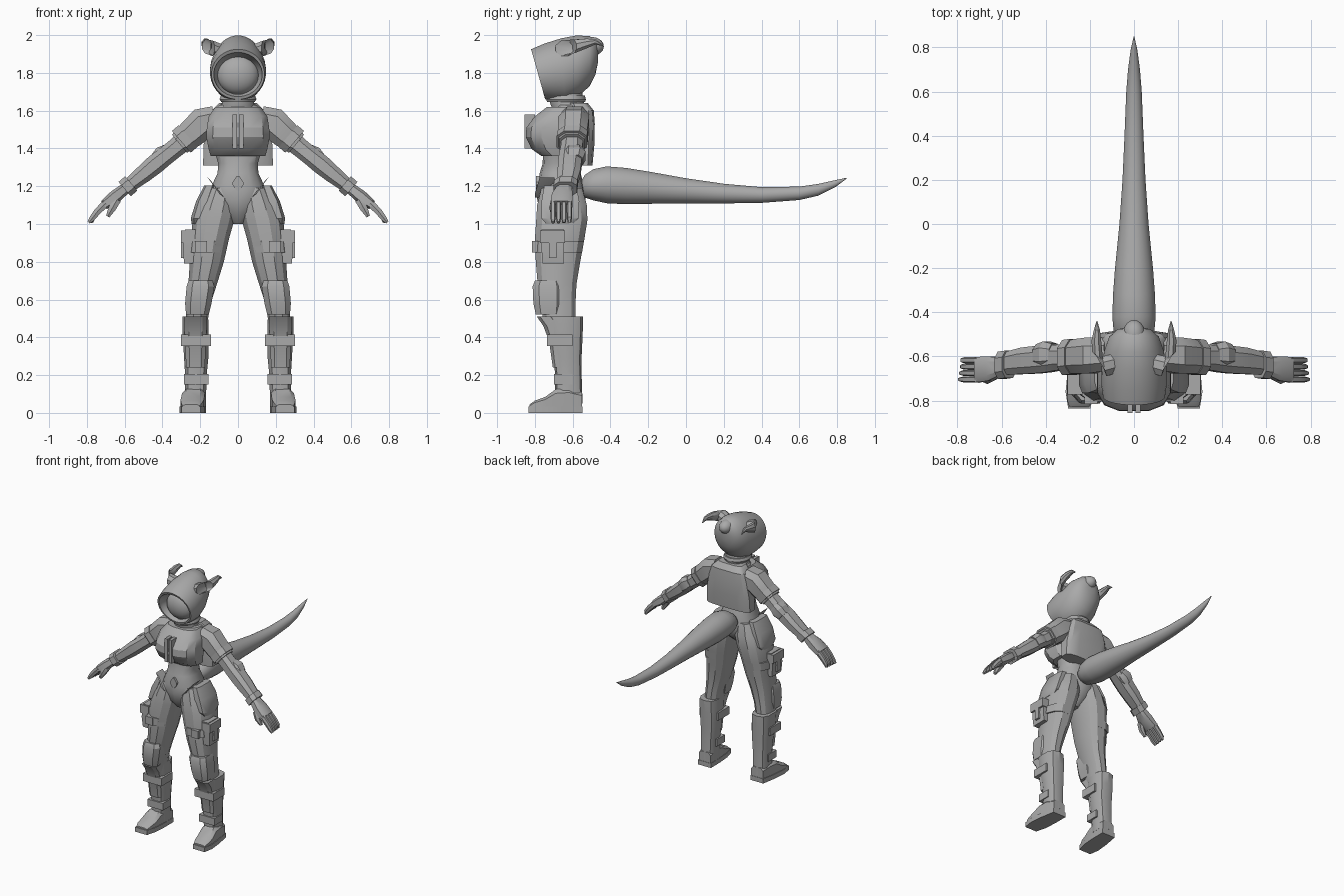
import bpy, bmesh, math
from mathutils import Vector as V

grey = bpy.data.materials.new("plain grey")
grey.diffuse_color = (0.4, 0.4, 0.4, 1)


def finish(name, bm, mirror, angle):
    bmesh.ops.recalc_face_normals(bm, faces=bm.faces)
    me = bpy.data.meshes.new(name)
    bm.to_mesh(me)
    bm.free()
    me.materials.append(grey)
    ob = bpy.data.objects.new(name, me)
    bpy.context.collection.objects.link(ob)
    bpy.ops.object.select_all(action='DESELECT')
    ob.select_set(True)
    bpy.context.view_layer.objects.active = ob
    bpy.ops.object.shade_smooth_by_angle(angle=math.radians(angle))
    if mirror:
        ob.modifiers.new("mirror", 'MIRROR')
    return ob


def loft(name, rings, n=10, p=0.75, mirror=False, angle=30):
    """Skin closed rings (centre, u, v); p below 1 makes the outline boxier."""
    bm = bmesh.new()
    k = math.cos(math.pi / n) ** p
    f = lambda a: math.copysign(abs(a) ** p, a) / k
    rows = []
    for c, u, v in rings:
        angs = [2 * math.pi * (i + 0.5) / n for i in range(n)]
        rows.append([bm.verts.new(V(c) + V(u) * f(math.cos(a)) + V(v) * f(math.sin(a))) for a in angs])
    for a, b in zip(rows, rows[1:]):
        for i in range(n):
            bm.faces.new((a[i], a[(i + 1) % n], b[(i + 1) % n], b[i]))
    bm.faces.new(rows[0])
    bm.faces.new(rows[-1])
    return finish(name, bm, mirror, angle)


def level(x0, x1, y0, y1, z):          # horizontal ring
    return ((x0 + x1) / 2, (y0 + y1) / 2, z), ((x1 - x0) / 2, 0, 0), (0, (y1 - y0) / 2, 0)


def wide(hx, y0, y1, z):               # horizontal ring centred on x = 0
    return level(-hx, hx, y0, y1, z)


def slant(hx, ty, tz, by, bz, cx=0):   # ring given by its top and bottom points
    return (cx, (ty + by) / 2, (tz + bz) / 2), (hx, 0, 0), (0, (ty - by) / 2, (tz - bz) / 2)


def limb(name, pts, **kw):             # path points (x, y, z, radius in xz, radius in y)
    rings = []
    for i, (x, y, z, ru, rv) in enumerate(pts):
        a, b = pts[max(i - 1, 0)], pts[min(i + 1, len(pts) - 1)]
        d = V((b[0] - a[0], 0, b[2] - a[2])).normalized()
        rings.append(((x, y, z), V((-d.z, 0, d.x)) * ru, (0, rv, 0)))
    return loft(name, rings, mirror=True, **kw)


def box(name, x0, x1, y0, y1, z0, z1, mirror=True):
    return loft(name, [level(x0, x1, y0, y1, z0), level(x0, x1, y0, y1, z1)], 4, 0, mirror)


def ellipsoid(name, c, r):
    bm = bmesh.new()
    bmesh.ops.create_uvsphere(bm, u_segments=24, v_segments=16, radius=1)
    for v in bm.verts:
        v.co = V([c[i] + v.co[i] * r[i] for i in range(3)])
    return finish(name, bm, False, 60)


# Hood with recessed face opening, visor and neck
loft("hood", [slant(*r) for r in (
    (0.10, -0.72, 1.88, -0.69, 1.70), (0.125, -0.775, 1.90, -0.72, 1.685),
    (0.128, -0.812, 1.908, -0.75, 1.675), (0.14, -0.82, 1.925, -0.745, 1.66),
    (0.148, -0.75, 1.955, -0.70, 1.652), (0.147, -0.66, 1.983, -0.64, 1.645),
    (0.135, -0.58, 1.998, -0.57, 1.675), (0.112, -0.51, 1.995, -0.51, 1.73),
    (0.075, -0.475, 1.97, -0.48, 1.79), (0.03, -0.465, 1.93, -0.467, 1.85))], 32, 1, angle=40)
ellipsoid("hood_back_bump", (0, -0.5, 1.94), (0.05, 0.065, 0.05))
ellipsoid("visor", (0, -0.70, 1.79), (0.112, 0.07, 0.105))
loft("neck", [wide(0.10, -0.70, -0.53, 1.59), wide(0.085, -0.72, -0.54, 1.64), wide(0.085, -0.72, -0.55, 1.70)], 20, 1)
loft("neck_ring", [wide(0.088, -0.735, -0.535, 1.645), wide(0.098, -0.74, -0.53, 1.66),
                   wide(0.09, -0.735, -0.535, 1.68)], 20, 1)

# Horns, curling outward then back
loft("horn", [((0.08, -0.63, 1.915), (0, 0.045, 0), (0, 0, 0.035)),
              ((0.135, -0.645, 1.93), (0.01, 0.045, 0), (0, 0, 0.04)),
              ((0.165, -0.60, 1.94), (0.025, 0.02, 0), (0, 0, 0.036)),
              ((0.17, -0.53, 1.955), (0.022, 0.005, 0), (0, 0, 0.026)),
              ((0.168, -0.48, 1.965), (0.014, 0, 0), (0, 0, 0.015)),
              ((0.168, -0.44, 1.945), (0.002, 0, 0), (0, 0, 0.003))], 8, 1, True)

# Tail
loft("tail", [slant(hw, y, t, y, b) for y, t, b, hw in (
    (-0.56, 1.22, 1.17, 0.03), (-0.535, 1.26, 1.14, 0.07), (-0.49, 1.29, 1.125, 0.092),
    (-0.42, 1.305, 1.11, 0.098), (-0.32, 1.297, 1.105, 0.095), (-0.2, 1.278, 1.107, 0.086),
    (0, 1.242, 1.109, 0.066), (0.2, 1.213, 1.109, 0.052), (0.4, 1.195, 1.112, 0.043),
    (0.6, 1.198, 1.127, 0.035), (0.7, 1.212, 1.15, 0.027), (0.79, 1.232, 1.195, 0.015),
    (0.85, 1.245, 1.24, 0.001))], 24, 1, angle=50)

# Torso, cropped jacket and back panel
loft("torso", [wide(*r) for r in (
    (0.03, -0.72, -0.63, 1.0), (0.09, -0.77, -0.56, 1.06), (0.145, -0.785, -0.535, 1.13),
    (0.145, -0.785, -0.54, 1.19), (0.108, -0.772, -0.56, 1.27), (0.105, -0.757, -0.575, 1.32),
    (0.122, -0.755, -0.57, 1.38), (0.15, -0.75, -0.54, 1.48), (0.15, -0.70, -0.52, 1.58),
    (0.10, -0.69, -0.53, 1.63))], 14, 0.85)
loft("jacket_front", [wide(*r) for r in (
    (0.145, -0.765, -0.58, 1.36), (0.155, -0.815, -0.58, 1.395), (0.168, -0.848, -0.58, 1.46),
    (0.165, -0.845, -0.58, 1.51), (0.155, -0.80, -0.57, 1.57), (0.12, -0.735, -0.56, 1.62))], 12, 0.72)
loft("jacket_back", [wide(*r) for r in (
    (0.185, -0.60, -0.495, 1.31), (0.182, -0.61, -0.485, 1.42), (0.16, -0.61, -0.483, 1.53),
    (0.14, -0.61, -0.488, 1.60), (0.10, -0.62, -0.52, 1.64))], 12, 0.5)
box("jacket_zip", 0.006, 0.03, -0.856, -0.80, 1.40, 1.58)
loft("belly_diamond", [((0, y, 1.215), (0.028, 0, 0), (0, 0, 0.04)) for y in (-0.77, -0.793)], 8, 1.8)
loft("hip_strap", [((0.15, -0.735, 1.235), (0.012, 0, 0.012), (0, 0.04, 0)),
                   ((0.085, -0.775, 1.15), (0.012, 0, 0.01), (0, 0.025, 0))], 4, 0, True)
loft("hip_plate", [level(0.125, 0.178, -0.75, -0.58, 1.205), level(0.15, 0.222, -0.765, -0.565, 1.12),
                   level(0.17, 0.25, -0.765, -0.57, 1.03), level(0.18, 0.245, -0.74, -0.6, 1.0)], 8, 0.55, True)

# Arms: sleeve, cuff, upper arm, forearm, wrist band
limb("shoulder_sleeve", [(0.12, -0.59, 1.545, 0.08, 0.075), (0.19, -0.595, 1.53, 0.085, 0.082),
                         (0.25, -0.6, 1.475, 0.076, 0.078), (0.31, -0.605, 1.425, 0.062, 0.068)], n=8)
limb("sleeve_cuff", [(0.265, -0.6, 1.465, 0.076, 0.08), (0.30, -0.605, 1.435, 0.076, 0.08)], n=8)
limb("arm", [(0.25, -0.6, 1.47, 0.055, 0.055), (0.34, -0.605, 1.395, 0.05, 0.058),
             (0.39, -0.61, 1.355, 0.05, 0.062), (0.44, -0.615, 1.315, 0.052, 0.062),
             (0.50, -0.62, 1.265, 0.047, 0.06), (0.60, -0.635, 1.185, 0.035, 0.048)], n=8)
limb("elbow_pad", [(0.36, -0.592, 1.385, 0.044, 0.05), (0.395, -0.592, 1.36, 0.056, 0.06),
                   (0.43, -0.595, 1.33, 0.046, 0.05)], n=8)
limb("wrist_band", [(0.565, -0.635, 1.215, 0.05, 0.062), (0.60, -0.64, 1.185, 0.05, 0.062)], n=8)

# Hands: palm, four fingers, thumb
limb("palm", [(0.60, -0.645, 1.185, 0.03, 0.04), (0.65, -0.655, 1.145, 0.035, 0.055),
              (0.71, -0.66, 1.10, 0.026, 0.058)], n=8, p=0.6)
for i in range(4):
    y = -0.704 + 0.029 * i
    limb("finger", [(0.70, y, 1.11, 0.02, 0.0135), (0.745, y, 1.065, 0.018, 0.013),
                    (0.772, y, 1.03, 0.015, 0.012), (0.79 - 0.005 * i, y, 1.008, 0.008, 0.008)], n=6)
limb("thumb", [(0.64, -0.69, 1.13, 0.022, 0.02), (0.665, -0.705, 1.085, 0.02, 0.018),
               (0.69, -0.70, 1.04, 0.01, 0.01)], n=6)

# Legs: trouser leg, knee pad, thigh strap and pouch
loft("leg", [level(*r) for r in (
    (0.02, 0.16, -0.765, -0.55, 1.19), (0.005, 0.212, -0.788, -0.525, 1.10),
    (0.02, 0.24, -0.793, -0.522, 1.02), (0.048, 0.25, -0.80, -0.538, 0.92),
    (0.075, 0.255, -0.795, -0.56, 0.80), (0.112, 0.263, -0.785, -0.58, 0.68),
    (0.145, 0.27, -0.77, -0.585, 0.58), (0.165, 0.28, -0.75, -0.585, 0.46))], 12, 0.85, True)
loft("thigh_strap", [level(0.06, 0.262, -0.805, -0.54, 0.91), level(0.07, 0.266, -0.805, -0.55, 0.85)], 12, 0.85, True)
box("thigh_buckle", 0.165, 0.225, -0.815, -0.76, 0.85, 0.91)
loft("pouch", [level(0.235, 0.285, -0.76, -0.645, 0.79), level(0.23, 0.292, -0.765, -0.645, 0.87),
               level(0.225, 0.28, -0.765, -0.645, 0.97)], 4, 0, True)
box("pouch_flap", 0.23, 0.302, -0.772, -0.64, 0.90, 0.965)
box("pouch_tab", 0.27, 0.302, -0.725, -0.685, 0.82, 0.91)
loft("knee_pad", [level(0.155, 0.275, -0.795, -0.66, 0.52), level(0.14, 0.28, -0.808, -0.65, 0.58),
                  level(0.125, 0.272, -0.812, -0.65, 0.67), level(0.135, 0.262, -0.80, -0.66, 0.70)], 8, 0.6, True)

# Boots: shaft, shin guard, straps, foot and sole
loft("boot_shaft", [level(*r) for r in (
    (0.158, 0.293, -0.74, -0.548, 0.51), (0.155, 0.293, -0.725, -0.55, 0.42),
    (0.156, 0.286, -0.70, -0.555, 0.30), (0.166, 0.28, -0.69, -0.555, 0.20),
    (0.17, 0.28, -0.69, -0.55, 0.05))], 10, 0.7, True)
loft("shin_guard", [level(0.165, 0.285, -0.79, -0.70, 0.51), level(0.165, 0.285, -0.755, -0.66, 0.46),
                    level(0.17, 0.28, -0.725, -0.64, 0.38), level(0.175, 0.275, -0.705, -0.64, 0.24)], 8, 0.55, True)
box("boot_upper_strap", 0.142, 0.303, -0.735, -0.60, 0.355, 0.415)
box("boot_lower_strap", 0.155, 0.287, -0.70, -0.60, 0.15, 0.205)
loft("foot", [slant(hx, y, t, y, 0.005, cx) for cx, hx, y, t in (
    (0.225, 0.05, -0.55, 0.11), (0.23, 0.06, -0.62, 0.13), (0.236, 0.06, -0.69, 0.125),
    (0.242, 0.062, -0.745, 0.085), (0.246, 0.056, -0.80, 0.065), (0.248, 0.045, -0.828, 0.045))], 8, 0.5, True)
loft("sole", [slant(hx, y, 0.035, y, 0, cx) for cx, hx, y in (
    (0.225, 0.055, -0.547), (0.235, 0.065, -0.66), (0.244, 0.066, -0.76), (0.248, 0.05, -0.835))], 4, 0, True)
